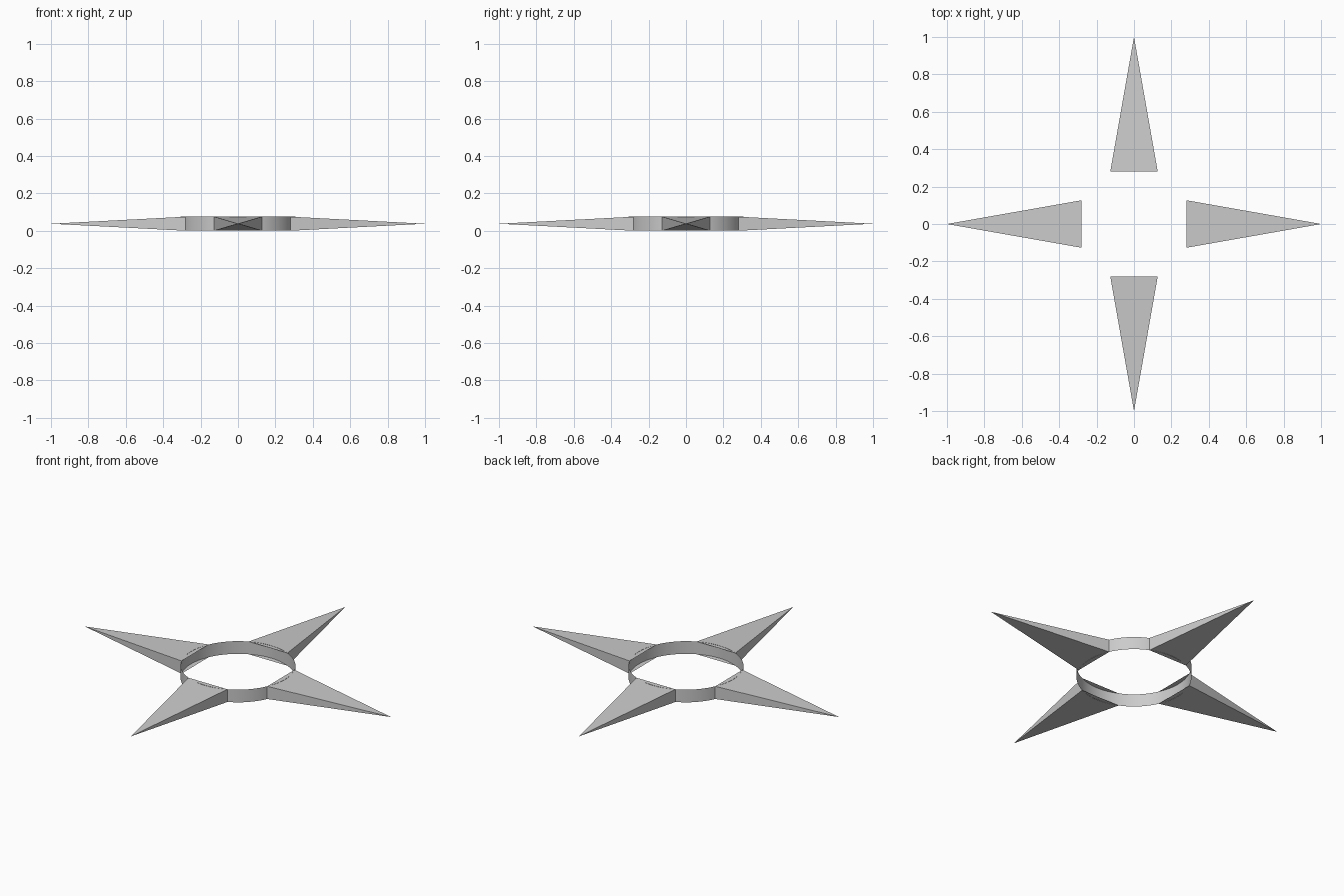
import bpy, bmesh, math
from mathutils import Matrix

if "Cube" in bpy.data.objects:
    bpy.data.objects.remove(bpy.data.objects["Cube"], do_unlink=True)

HEIGHT = 0.075
BASE = 0.28        # distance from the centre to each blade's base
HALF_WIDTH = 0.127
RADIUS = math.hypot(BASE, HALF_WIDTH)

steel = bpy.data.materials.new("steel grey")
steel.use_nodes = True
colour = (0.6, 0.6, 0.6, 1)
steel.diffuse_color = colour
steel.node_tree.nodes["Principled BSDF"].inputs["Base Color"].default_value = colour


def add_object(name, bm):
    mesh = bpy.data.meshes.new(name)
    bm.to_mesh(mesh)
    bm.free()
    mesh.materials.append(steel)
    obj = bpy.data.objects.new(name, mesh)
    bpy.context.collection.objects.link(obj)
    return obj


# Thin open band joining the blades
bm = bmesh.new()
bmesh.ops.create_cone(bm, cap_ends=False, segments=64, radius1=RADIUS,
                      radius2=RADIUS, depth=HEIGHT,
                      matrix=Matrix.Translation((0, 0, HEIGHT / 2)))
for face in bm.faces:
    face.smooth = True
add_object("centre_ring", bm)


# Four-sided tapering blade, open at its base
def add_blade(name, angle):
    bm = bmesh.new()
    tip = bm.verts.new((1, 0, HEIGHT / 2))
    base = [bm.verts.new((BASE, y, z)) for y, z in (
        (-HALF_WIDTH, 0), (HALF_WIDTH, 0),
        (HALF_WIDTH, HEIGHT), (-HALF_WIDTH, HEIGHT))]
    for i in range(4):
        bm.faces.new((base[i], base[(i + 1) % 4], tip))
    bm.normal_update()
    # Make every side face away from the blade's axis
    for face in bm.faces:
        centre = face.calc_center_median()
        if centre.y * face.normal.y + (centre.z - HEIGHT / 2) * face.normal.z < 0:
            face.normal_flip()
    bm.transform(Matrix.Rotation(angle, 4, 'Z'))
    add_object(name, bm)


for i, side in enumerate(("left", "back", "right", "front")):
    add_blade(side + "_blade", i * math.pi / 2)
